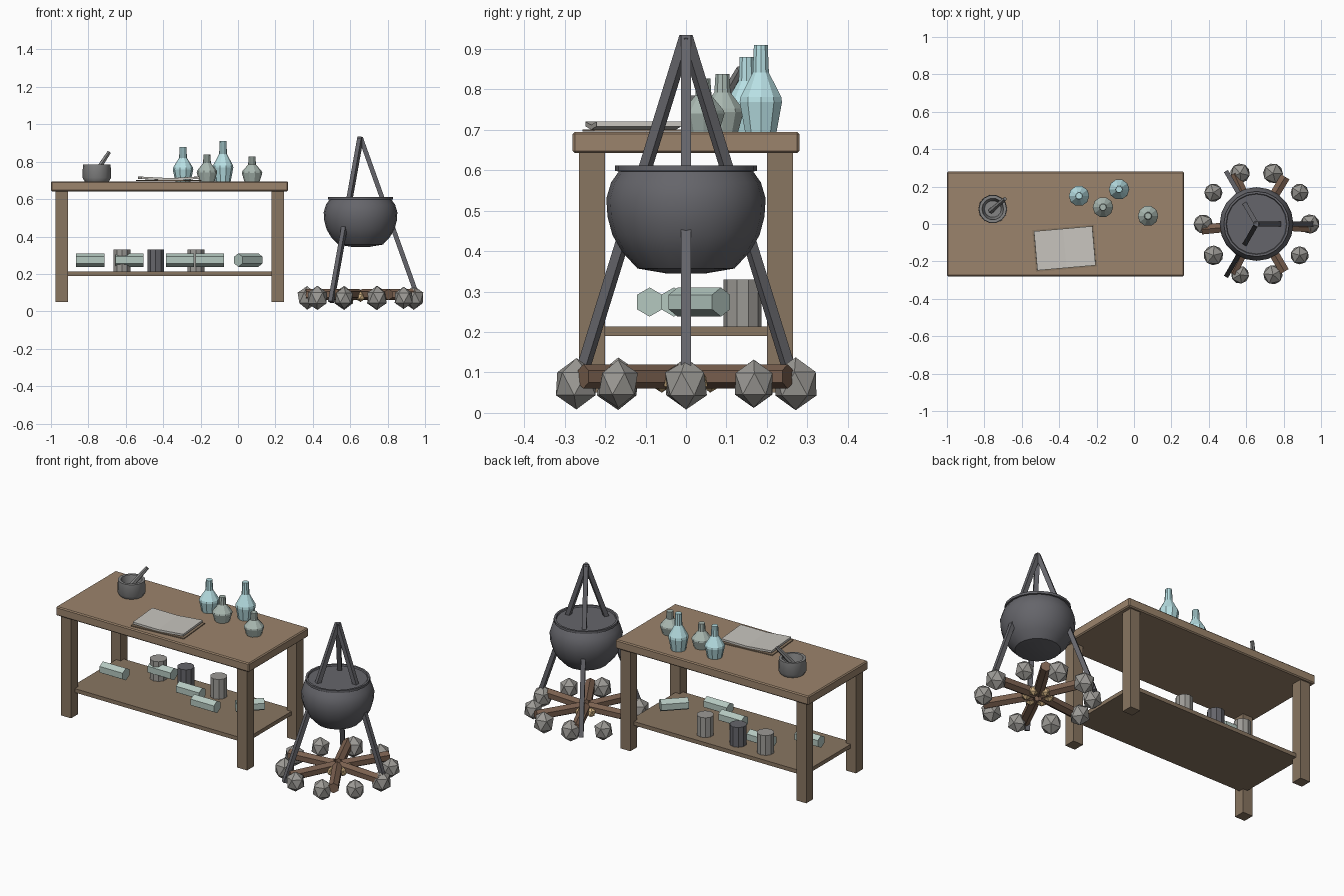
import bpy, bmesh, math, random
from mathutils import Vector, Matrix

if "Cube" in bpy.data.objects:
    bpy.data.objects.remove(bpy.data.objects["Cube"])

random.seed(4)


def mat(name, r, g, b):
    m = bpy.data.materials.new(name)
    m.diffuse_color = (r, g, b, 1)
    m.use_nodes = True
    m.node_tree.nodes["Principled BSDF"].inputs["Base Color"].default_value = m.diffuse_color
    return m


WOOD = mat("wood", .33, .23, .15)
LEGWOOD = mat("leg_wood", .25, .18, .12)
BARK = mat("bark", .2, .12, .08)
TAN = mat("kindling", .62, .43, .22)
IRON = mat("iron", .13, .13, .145)
STONE = mat("stone", .33, .32, .3)
MORTAR = mat("mortar_stone", .23, .23, .23)
BLUE = mat("blue_glass", .48, .75, .78)
GREEN = mat("green_glass", .4, .48, .44)
SCROLL = mat("scroll_paper", .46, .58, .53)
PAPER = mat("paper", .58, .56, .52)


def finish(name, bm, m, M=Matrix()):
    bmesh.ops.recalc_face_normals(bm, faces=bm.faces[:])
    me = bpy.data.meshes.new(name)
    bm.to_mesh(me)
    bm.free()
    ob = bpy.data.objects.new(name, me)
    ob.matrix_world = M
    bpy.context.collection.objects.link(ob)
    me.materials.append(m)
    return ob


def box(name, lo, hi, m, bevel=0, M=Matrix()):
    lo, hi = Vector(lo), Vector(hi)
    bm = bmesh.new()
    bmesh.ops.create_cube(bm, size=1, matrix=Matrix.Translation((lo + hi) / 2)
                          @ Matrix.Diagonal((*(hi - lo), 1)))
    if bevel:
        bmesh.ops.bevel(bm, geom=bm.edges[:], offset=bevel, segments=1, affect='EDGES')
    return finish(name, bm, m, M)


def lathe(name, pts, n, m, loc, smooth=False):
    bm = bmesh.new()
    rings = [[bm.verts.new((r * math.cos(2 * math.pi * i / n), r * math.sin(2 * math.pi * i / n), z))
              for i in range(n)] for r, z in pts]
    for a, b in zip(rings, rings[1:]):
        for i in range(n):
            j = (i + 1) % n
            bm.faces.new((a[i], a[j], b[j], b[i]))
    bm.faces.new(rings[0])
    bm.faces.new(rings[-1])
    ob = finish(name, bm, m, Matrix.Translation(loc))
    if smooth:
        bpy.context.view_layer.objects.active = ob
        ob.select_set(True)
        bpy.ops.object.shade_smooth_by_angle(angle=math.radians(35))
        ob.select_set(False)
    return ob


def rod(name, a, b, r, n, m, r2=None, turn=0):
    a, b = Vector(a), Vector(b)
    d = b - a
    bm = bmesh.new()
    bmesh.ops.create_cone(bm, cap_ends=True, segments=n, radius1=r, radius2=r2 or r,
                          depth=d.length, matrix=Matrix.Rotation(turn, 4, 'Z'))
    M = Matrix.Translation((a + b) / 2) @ d.to_track_quat('Z', 'Y').to_matrix().to_4x4()
    return finish(name, bm, m, M)


def rock(name, loc, r, m, sz=1):
    bm = bmesh.new()
    bmesh.ops.create_icosphere(bm, subdivisions=1, radius=r)
    M = Matrix.Translation(loc) @ Matrix.Diagonal((1, 1, sz, 1)) @ Matrix.Rotation(random.uniform(0, 6), 4, 'Z')
    return finish(name, bm, m, M)


# Table
box("table_top", (-1, -.28, .642), (.268, .28, .695), WOOD, .006)
for x in (-.975, .18):
    for y in (-.265, .2):
        box("table_leg", (x, y, .05), (x + .065, y + .065, .645), LEGWOOD)
box("table_shelf", (-.94, -.23, .19), (.21, .23, .213), LEGWOOD)

# Bottles: x, y, height, material
for x, y, h, m in ((-.294, .15, .185, BLUE), (-.08, .185, .215, BLUE),
                   (-.166, .09, .143, GREEN), (.075, .043, .132, GREEN)):
    lathe("bottle", [(.041, 0), (.055, .34 * h), (.053, .4 * h), (.021, .68 * h), (.018, h)],
          10, m, (x, y, .695))

# Mortar and pestle
lathe("mortar", [(.065, 0), (.077, .02), (.074, .09), (.058, .09), (.045, .03)],
      14, MORTAR, (-.755, .08, .695), True)
rod("pestle", (-.765, .07, .735), (-.69, .135, .85), .016, 6, MORTAR, .011)

# Open book
B = Matrix.Translation((-.37, -.13, .696)) @ Matrix.Rotation(math.radians(5), 4, 'Z')
box("book_cover", (-.165, -.112, 0), (.165, .112, .005), LEGWOOD, 0, B)
for s in (-1, 1):
    P = B @ Matrix.Translation((0, 0, .004)) @ Matrix.Rotation(-s * math.radians(3), 4, 'Y')
    box("book_pages", (min(0, s * .157), -.105, 0), (max(0, s * .157), .105, .012), PAPER, 0, P)

# Scrolls and jars on the shelf
for x, y, a in ((-.79, -.03, 0), (-.58, .12, 0), (-.31, 0, 0), (-.15, -.09, 0), (.055, .033, 45)):
    d = Vector((math.cos(math.radians(a)), math.sin(math.radians(a)), 0)) * .076
    c = Vector((x, y, .274))
    rod("scroll", c - d, c + d, .036, 6, SCROLL)
for x, m in ((-.62, STONE), (-.44, IRON), (-.225, STONE)):
    rod("shelf_jar", (x, .14, .213), (x, .14, .33), .047, 10, m)

# Cauldron
CX = .655
lathe("cauldron", [(.05, .345), (.12, .357), (.158, .398), (.182, .44), (.194, .485), (.197, .53),
                   (.185, .57), (.166, .597), (.175, .598), (.175, .612), (.163, .612), (.16, .604)],
      20, IRON, (CX, 0, 0), True)

# Tripod
for k in range(3):
    a = k * 2 * math.pi / 3
    rod("tripod_leg", (CX + .315 * math.cos(a), .315 * math.sin(a), .05), (CX, 0, .93),
        .0175, 4, IRON, turn=math.pi / 4)

# Fire: logs, kindling and ring of stones
for k in range(6):
    a = math.radians(60 * k + random.uniform(-7, 7))
    u = Vector((math.cos(a), math.sin(a), 0))
    c = Vector((CX, 0, .09))
    rod("fire_log", c + u * .02, c + u * .295, .03, 6, BARK)
    b = math.radians(60 * k + 30)
    rock("kindling", c + Vector((math.cos(b) * .06, math.sin(b) * .06, -.012)), .028, TAN)
for k in range(10):
    a = 2 * math.pi * k / 10
    rock("fire_stone", (CX + .285 * math.cos(a), .285 * math.sin(a), .072),
         .058 if k == 0 else random.uniform(.053, .06), STONE, 1.1)
